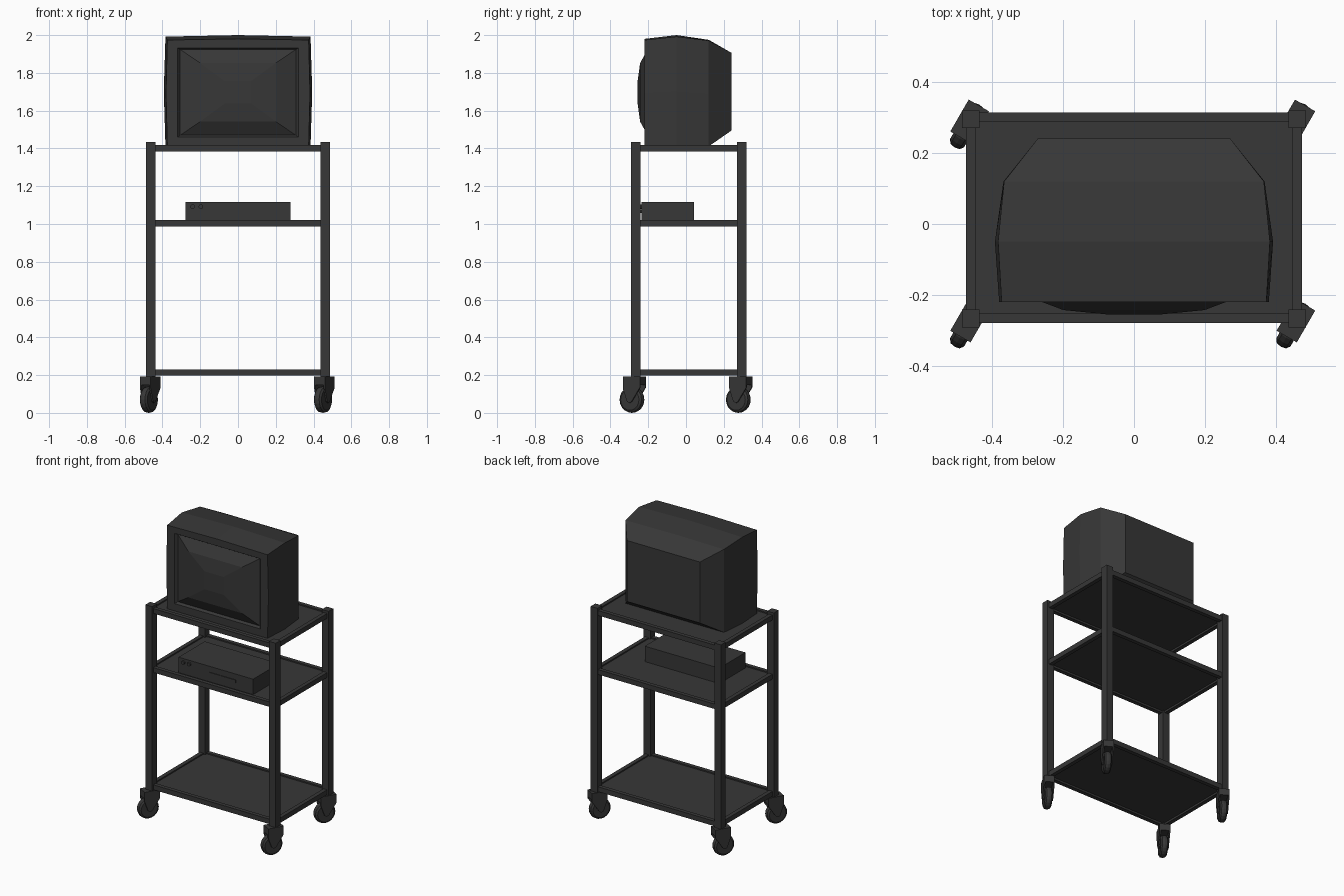
import bpy, bmesh, math
from mathutils import Matrix, Vector

if "Cube" in bpy.data.objects:
    bpy.data.objects.remove(bpy.data.objects["Cube"])

mat = bpy.data.materials.new("charcoal")
mat.diffuse_color = (0.038, 0.038, 0.038, 1)
mat.use_nodes = True
mat.node_tree.nodes["Principled BSDF"].inputs["Base Color"].default_value = mat.diffuse_color


def finish(name, bm, matrix=None):
    if matrix:
        bm.transform(matrix)
    bmesh.ops.recalc_face_normals(bm, faces=bm.faces)
    me = bpy.data.meshes.new(name)
    bm.to_mesh(me)
    bm.free()
    me.materials.append(mat)
    ob = bpy.data.objects.new(name, me)
    bpy.context.collection.objects.link(ob)
    return ob


def add_box(bm, lo, hi):
    lo, hi = Vector(lo), Vector(hi)
    m = Matrix.Translation((lo + hi) / 2) @ Matrix.Diagonal((*(hi - lo), 1))
    bmesh.ops.create_cube(bm, size=1, matrix=m)


def box(name, lo, hi):
    bm = bmesh.new()
    add_box(bm, lo, hi)
    return finish(name, bm)


def loft(name, rings, cap_start=True, cap_end=True, matrix=None):
    bm = bmesh.new()
    loops = [[bm.verts.new(p) for p in r] for r in rings]
    for a, b in zip(loops, loops[1:]):
        for i in range(len(a)):
            j = (i + 1) % len(a)
            bm.faces.new((a[i], a[j], b[j], b[i]))
    if cap_start:
        bm.faces.new(loops[0])
    if cap_end:
        bm.faces.new(loops[-1])
    return finish(name, bm, matrix)


def ring(y, hx, z0, z1, side=0, crown=0):
    # rectangle with bowed sides and bowed top
    zm = (z0 + z1) / 2
    return [(-hx, y, z0), (0, y, z0), (hx, y, z0), (hx + side, y, zm),
            (hx, y, z1), (0, y, z1 + crown), (-hx, y, z1), (-hx - side, y, zm)]


# Corner posts
PX, PY0, PY1 = 0.461, -0.267, 0.296
posts = [(sx * PX, y) for sx in (-1, 1) for y in (PY0, PY1)]
for x, y in posts:
    box("post", (x - .025, y - .025, .19), (x + .025, y + .025, 1.435))

# Shelves: rim frame with a recessed panel
for name, z in (("top_shelf", 1.418), ("middle_shelf", 1.02), ("bottom_shelf", .23)):
    X, Y0, Y1, W, T = .475, -.28, .315, .027, .033
    bm = bmesh.new()
    add_box(bm, (-X, Y0, z - T), (X, Y0 + W, z))
    add_box(bm, (-X, Y1 - W, z - T), (X, Y1, z))
    for s in (-X, X - W):
        add_box(bm, (s, Y0 + W, z - T), (s + W, Y1 - W, z))
    finish(name + "_rim", bm)
    box(name + "_panel", (-X + W, Y0 + W, z - .02), (X - W, Y1 - W, z - .008))

# Casters, all swivelled the same way; local -y is the trailing direction
for x, y in posts:
    M = Matrix.Translation((x, y, 0)) @ Matrix.Rotation(math.radians(-30), 4, 'Z')
    bm = bmesh.new()
    add_box(bm, (-.033, -.059, .148), (.033, .045, .192))
    finish("caster_crown", bm, M)
    prof = [(-.059, .15), (.045, .15), (.045, .135), (-.006, .06),
            (-.02, .052), (-.034, .06), (-.059, .13)]
    for s in (-.033, .025):
        loft("caster_fork", [[(s + d, u, z) for u, z in prof] for d in (0, .008)], matrix=M)
    # wheel with rounded tread and a hub
    wheel = [(-.032, .014), (-.023, .014), (-.023, .056), (-.015, .067), (0, .07),
             (.015, .067), (.023, .056), (.023, .014), (.032, .014)]
    rings = [[(w, -.022 + r * math.cos(a * math.pi / 10), .07 + r * math.sin(a * math.pi / 10))
              for a in range(20)] for w, r in wheel]
    loft("caster_wheel", rings, matrix=M)

# Television case, bezel opening and recess in one loft from back to front
loft("television_case", [
    ring(.241, .272, 1.495, 1.906),
    ring(.12, .367, 1.411, 1.971, .002, .004),
    ring(-.05, .384, 1.411, 1.992, .009, .008),
    ring(-.22, .374, 1.411, 1.974, .007, .006),
    ring(-.22, .32, 1.46, 1.933),
    ring(-.203, .306, 1.470, 1.923),
], cap_end=False)

# Bulging picture tube
ZC = 1.697
loft("television_screen", [ring(y, hx, ZC - hz, ZC + hz) for y, hx, hz in
     ((-.203, .306, .227), (-.243, .2, .155), (-.256, .07, .06))], cap_start=False)

# Video player with slot and knobs
box("player_body", (-.278, -.236, 1.012), (.278, .042, 1.116))
box("player_slot", (-.045, -.24, 1.058), (.151, -.23, 1.077))
for x in (-.24, -.197):
    bm = bmesh.new()
    bmesh.ops.create_cone(bm, cap_ends=True, segments=12, radius1=.012, radius2=.012, depth=.02,
                          matrix=Matrix.Translation((x, -.237, 1.092)) @ Matrix.Rotation(math.pi / 2, 4, 'X'))
    finish("player_knob", bm)
